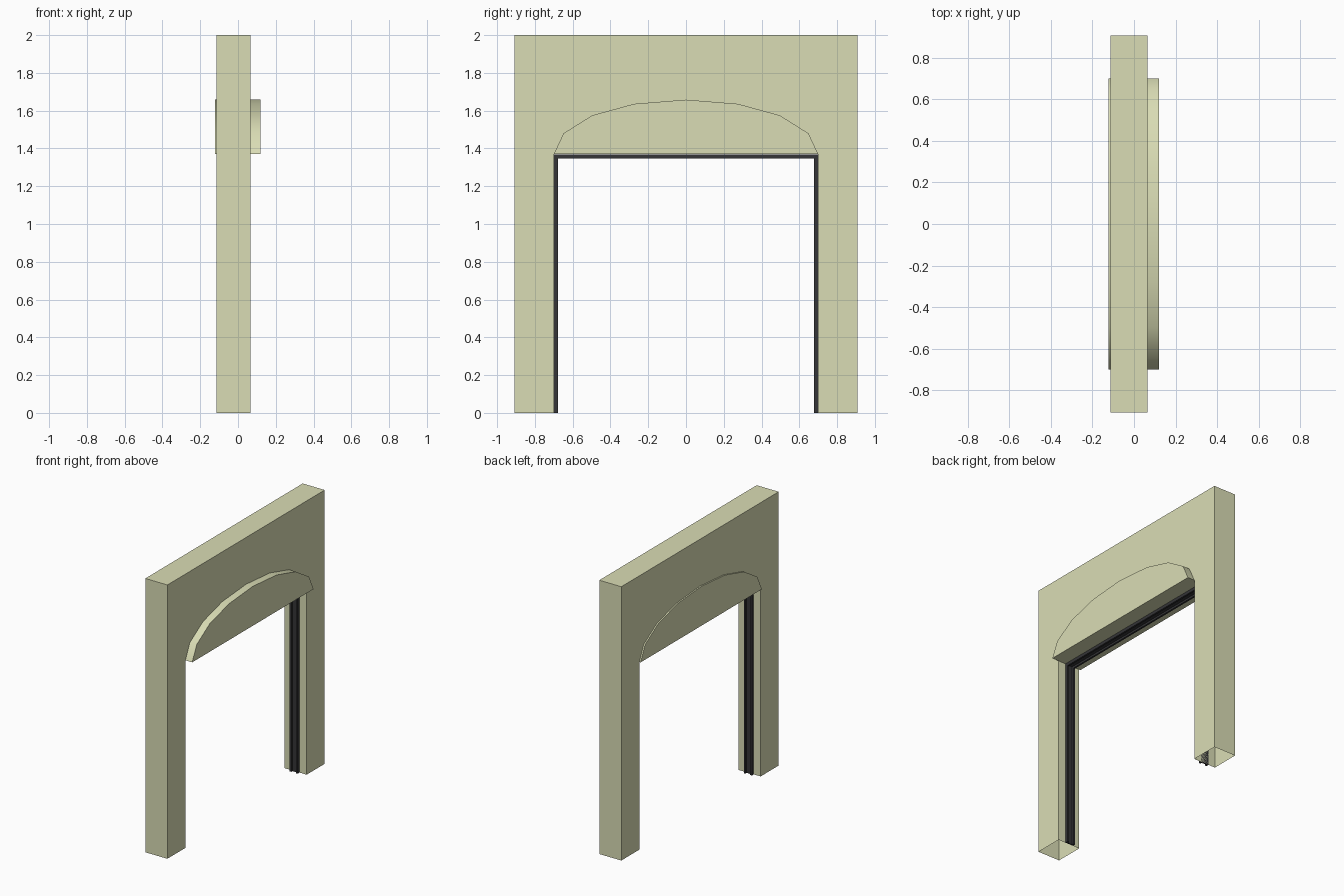
import bpy, bmesh

if "Cube" in bpy.data.objects:
    bpy.data.objects.remove(bpy.data.objects["Cube"])


def material(name, color):
    m = bpy.data.materials.new(name)
    m.diffuse_color = (*color, 1)
    m.use_nodes = True
    m.node_tree.nodes["Principled BSDF"].inputs["Base Color"].default_value = m.diffuse_color
    return m


def make(name, bm, mat):
    bmesh.ops.remove_doubles(bm, verts=bm.verts, dist=1e-5)
    bmesh.ops.recalc_face_normals(bm, faces=bm.faces)
    me = bpy.data.meshes.new(name)
    bm.to_mesh(me)
    bm.free()
    ob = bpy.data.objects.new(name, me)
    bpy.context.collection.objects.link(ob)
    me.materials.append(mat)
    return ob


def loft(bm, a, b, skip=()):
    """Quads between two closed loops of vertices."""
    n = len(a)
    for i in range(n):
        if i not in skip:
            j = (i + 1) % n
            bm.faces.new((a[i], a[j], b[j], b[i]))


plaster = material("plaster", (0.70, 0.72, 0.46))
rubber = material("dark_rail", (0.035, 0.035, 0.038))

W, H, OW, OH = 0.908, 2.0, 0.70, 1.37   # half width, height, opening

# Wall frame: hollow shell, open under both legs; the arch closes the lintel
outline = [(-W, 0), (-W, H), (W, H), (W, 0),
           (OW, 0), (OW, OH), (-OW, OH), (-OW, 0)]
bm = bmesh.new()
back, front = [[bm.verts.new((x, y, z)) for y, z in outline] for x in (-0.113, 0.065)]
loft(bm, back, front, skip=(3, 5, 7))
bm.faces.new(back)
bm.faces.new(front)
make("wall_frame", bm, plaster)

# Arched panel above the opening, standing proud on both sides
half = [(0.70, OH), (0.648, 1.48), (0.497, 1.575), (0.275, 1.636)]
arch = half + [(0, 1.658)] + [(-y, z) for y, z in reversed(half)]
bm = bmesh.new()
back, front = [[bm.verts.new((x, y, z)) for y, z in arch] for x in (-0.123, 0.12)]
loft(bm, back, front)
bm.faces.new(back)
bm.faces.new(front)
panel = make("arch_panel", bm, plaster)
bpy.context.view_layer.objects.active = panel
panel.select_set(True)
bpy.ops.object.shade_smooth_by_angle(angle=0.7)

# Door rail: grooved channel swept around the opening with mitred corners
# profile is (x, distance from the jamb)
cx, hw, lip, d, g = -0.025, 0.032, 0.013, 0.022, 0.008
profile = [(cx - hw, 0), (cx - hw, d), (cx - hw + lip, d), (cx - hw + lip, g),
           (cx + hw - lip, g), (cx + hw - lip, d), (cx + hw, d), (cx + hw, 0)]
bm = bmesh.new()
rings = []
for side, top in ((-1, 0), (-1, 1), (1, 1), (1, 0)):
    rings.append([bm.verts.new((x, side * (OW - t), top * (OH - 0.001 - t)))
                  for x, t in profile])
for a, b in zip(rings, rings[1:]):
    loft(bm, a, b)
bm.faces.new(rings[0])
bm.faces.new(rings[-1])
make("door_rail", bm, rubber)
